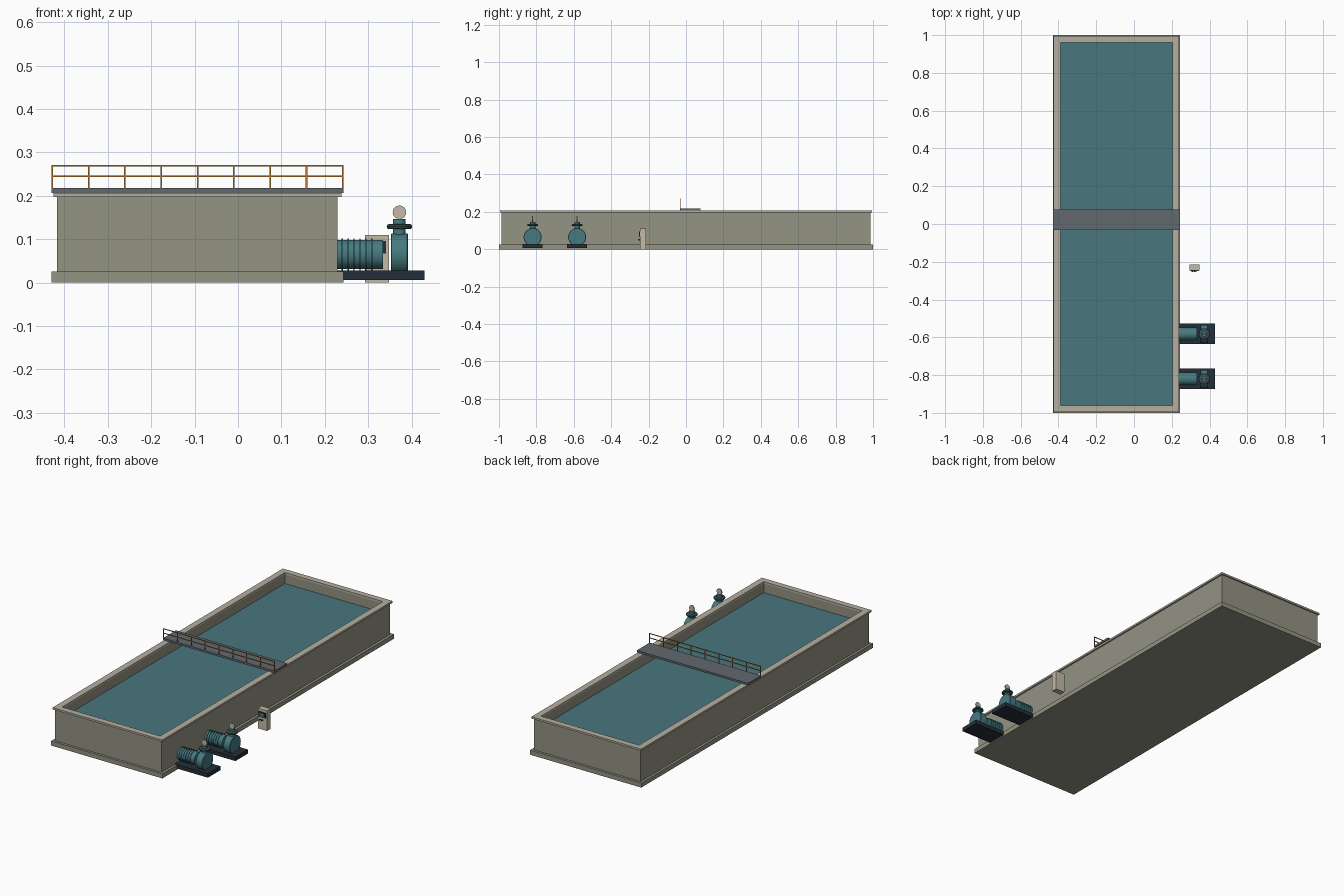
import bpy, bmesh, math
from mathutils import Matrix, Vector

if "Cube" in bpy.data.objects:
    bpy.data.objects.remove(bpy.data.objects["Cube"])


def material(name, r, g, b):
    m = bpy.data.materials.new(name)
    lin = [((c / 255 + 0.055) / 1.055) ** 2.4 for c in (r, g, b)]
    m.diffuse_color = (*lin, 1)
    m.use_nodes = True
    m.node_tree.nodes["Principled BSDF"].inputs["Base Color"].default_value = m.diffuse_color
    return m


CONCRETE = material("concrete", 148, 147, 131)
COPING = material("pale coping", 182, 175, 160)
WATER = material("water", 72, 118, 125)
TEAL = material("pump teal", 70, 122, 128)
DARK = material("dark steel", 36, 46, 56)
SLATE = material("slate fitting", 58, 82, 88)
DECK = material("deck grey", 98, 104, 110)
RAIL = material("rail orange", 190, 124, 48)
CREAM = material("cream enamel", 196, 187, 168)


def finish(name, bm, mat, smooth=False):
    bmesh.ops.recalc_face_normals(bm, faces=bm.faces)
    me = bpy.data.meshes.new(name)
    bm.to_mesh(me)
    bm.free()
    me.materials.append(mat)
    ob = bpy.data.objects.new(name, me)
    bpy.context.collection.objects.link(ob)
    if smooth:
        bpy.ops.object.select_all(action='DESELECT')
        ob.select_set(True)
        bpy.context.view_layer.objects.active = ob
        bpy.ops.object.shade_smooth_by_angle(angle=math.radians(35))
    return ob


def add_box(bm, x0, x1, y0, y1, z0, z1):
    mat = Matrix.Translation(((x0 + x1) / 2, (y0 + y1) / 2, (z0 + z1) / 2)) @ \
        Matrix.Diagonal((x1 - x0, y1 - y0, z1 - z0, 1))
    bmesh.ops.create_cube(bm, size=1, matrix=mat)


def box(name, mat, *dims):
    bm = bmesh.new()
    add_box(bm, *dims)
    return finish(name, bm, mat)


def lathe(name, mat, origin, axis, profile, n=40):
    """Revolve (radius, distance) points about an axis through origin."""
    bm = bmesh.new()
    rot = Vector((0, 0, 1)).rotation_difference(Vector(axis)).to_matrix().to_4x4()
    place = Matrix.Translation(origin) @ rot
    rings = [[bm.verts.new(place @ Vector((r * math.cos(2 * math.pi * i / n),
                                           r * math.sin(2 * math.pi * i / n), d)))
              for i in range(n)] for r, d in profile]
    for a, b in zip(rings, rings[1:]):
        for i in range(n):
            j = (i + 1) % n
            bm.faces.new((a[i], a[j], b[j], b[i]))
    bm.faces.new(rings[0])
    bm.faces.new(rings[-1])
    return finish(name, bm, mat, True)


def frame(name, mat, outer, inner, z0, z1):
    """Rectangular ring with open middle."""
    bm = bmesh.new()
    loops = []
    for (x0, x1, y), z in ((outer, z0), (outer, z1), (inner, z1), (inner, z0)):
        loops.append([bm.verts.new(p) for p in
                      ((x0, -y, z), (x1, -y, z), (x1, y, z), (x0, y, z))])
    for k in range(4):
        a, b = loops[k], loops[(k + 1) % 4]
        for i in range(4):
            j = (i + 1) % 4
            bm.faces.new((a[i], a[j], b[j], b[i]))
    return finish(name, bm, mat)


# Basin
INNER = (-0.39, 0.203, 0.962)
box("base_slab", CONCRETE, -0.43, 0.243, -1, 1, 0, 0.025)
frame("basin_walls", CONCRETE, (-0.417, 0.229, 0.987), INNER, 0.025, 0.197)
frame("wall_coping", COPING, (-0.425, 0.238, 0.995), INNER, 0.197, 0.207)
box("water", WATER, -0.39, 0.203, -0.962, 0.962, 0.025, 0.147)

# Walkway bridge with one handrail
box("bridge_deck", DECK, -0.43, 0.243, -0.033, 0.078, 0.207, 0.218)
bm = bmesh.new()
T = 0.0018
for i in range(9):
    x = -0.428 + i * 0.0837
    add_box(bm, x - T, x + T, -0.031 - T, -0.031 + T, 0.218, 0.269)
for z in (0.245, 0.269):
    add_box(bm, -0.43, 0.243, -0.031 - T, -0.031 + T, z - T, z + T)
finish("handrail", bm, RAIL)

# Two pump sets
ZC = 0.065
for k, y in enumerate((-0.82, -0.582), 1):
    p = f"pump_{k}_"
    box(p + "baseplate", DARK, 0.225, 0.43, y - 0.054, y + 0.054, 0.006, 0.028)
    # finned motor body
    prof = [(0.0335, 0)]
    for i in range(6):
        d = 0.011 + i * 0.0135
        prof += [(0.0335, d), (0.037, d), (0.037, d + 0.003), (0.0335, d + 0.003)]
    prof.append((0.0335, 0.106))
    lathe(p + "motor", TEAL, (0.228, y, ZC), (1, 0, 0), prof)
    # volute casing and outlet
    lathe(p + "volute", TEAL, (0.352, y, ZC), (1, 0, 0),
          [(0.046, 0), (0.048, 0.002), (0.048, 0.038), (0.046, 0.04)], 48)
    lathe(p + "outlet_neck", TEAL, (0.372, y, 0.1), (0, 0, 1),
          [(0.0145, 0), (0.0145, 0.047)])
    lathe(p + "outlet_flange", SLATE, (0.372, y, 0.123), (0, 0, 1),
          [(0.024, 0), (0.028, 0.002), (0.0295, 0.006), (0.028, 0.01), (0.024, 0.012)])
    lathe(p + "gauge", CREAM, (0.372, y + 0.003, 0.162), (0, -1, 0),
          [(0.0155, 0), (0.0155, 0.006)], 32)

# Control cabinet with screen, buttons and handle on the front
box("control_cabinet", CREAM, 0.293, 0.348, -0.247, -0.215, 0, 0.11)
box("control_screen_surround", DARK, 0.300, 0.341, -0.250, -0.247, 0.067, 0.096)
box("control_screen", TEAL, 0.307, 0.334, -0.2512, -0.250, 0.073, 0.090)
for i, x in enumerate((0.308, 0.321), 1):
    lathe(f"control_button_{i}", DARK, (x, -0.246, 0.052), (0, -1, 0),
          [(0.004, 0), (0.004, 0.007)], 16)
